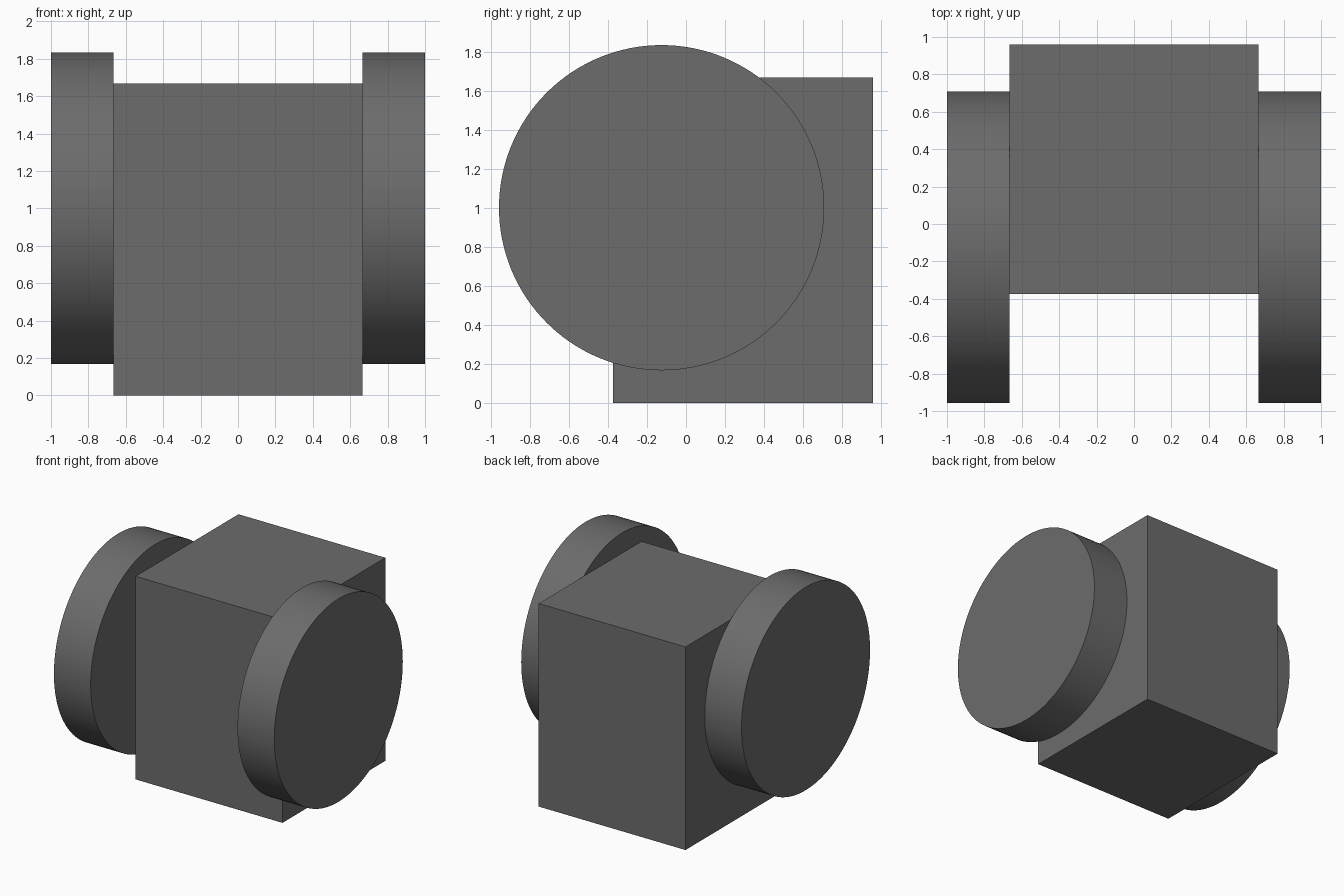
import bpy
import math

cube = bpy.data.objects.get("Cube")
if cube:
    bpy.data.objects.remove(cube, do_unlink=True)

# Single dark grey finish
GREY = (0.15, 0.15, 0.15, 1.0)
grey = bpy.data.materials.new("dark_grey")
grey.use_nodes = True
grey.diffuse_color = GREY
bsdf = next(n for n in grey.node_tree.nodes if n.type == "BSDF_PRINCIPLED")
bsdf.inputs["Base Color"].default_value = GREY

HALF_WIDTH = 2 / 3
DISC_RADIUS = 5 / 6
DISC_THICKNESS = 1 / 3


def finish(name):
    obj = bpy.context.object
    obj.name = obj.data.name = name
    obj.data.materials.append(grey)
    return obj


# Central block
height = 5 / 3
bpy.ops.mesh.primitive_cube_add(size=1, location=(0, 0.2917, height / 2))
block = finish("body_block")
block.scale = (2 * HALF_WIDTH, 2 * HALF_WIDTH, height)
bpy.ops.object.transform_apply(location=False, rotation=False, scale=True)

# Round side discs, set forward of the block
for side, name in ((1, "left_disc"), (-1, "right_disc")):
    bpy.ops.mesh.primitive_cylinder_add(
        vertices=128, radius=DISC_RADIUS, depth=DISC_THICKNESS,
        location=(side * (HALF_WIDTH + DISC_THICKNESS / 2), -0.125, 1),
        rotation=(0, math.pi / 2, 0))
    finish(name)
    bpy.ops.object.shade_smooth_by_angle(angle=math.radians(30))
